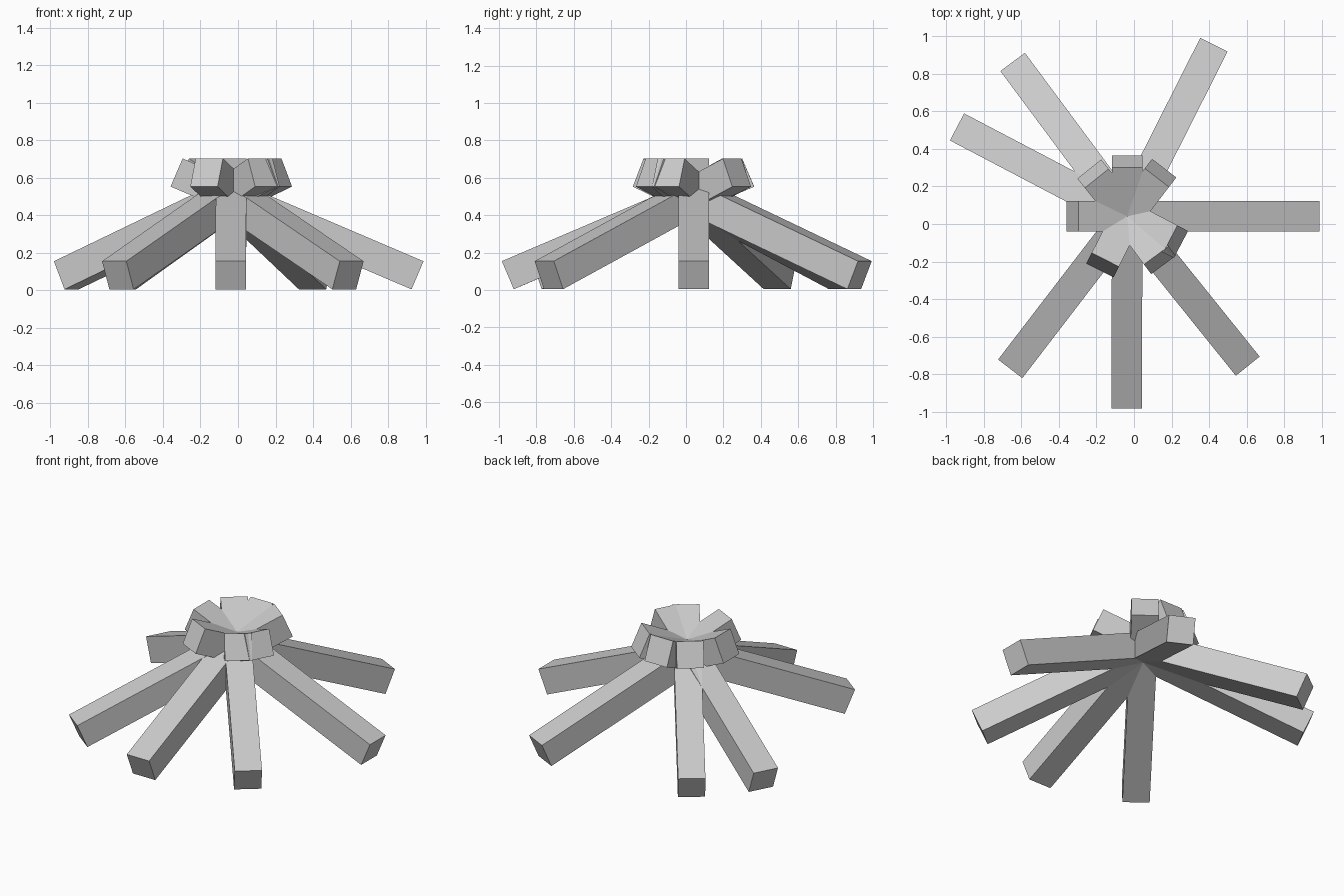
import bpy
from math import radians
from mathutils import Matrix

if "Cube" in bpy.data.objects:
    bpy.data.objects.remove(bpy.data.objects["Cube"])

HUB = (-0.036, 0.041, 0.0)      # vertical axis where all beams cross
LEAN = radians(23.1)
LENGTH, THICK = 1.397, 0.163
HEADINGS = [0, 63.2, 126.6, 152.3, 232.5, 269.8, 308.8]


def leaning_beam(name, heading):
    """Square beam passing over the hub, foot on the ground at the heading."""
    bpy.ops.mesh.primitive_cube_add(size=1)
    beam = bpy.context.object
    beam.name = name
    beam.data.transform(
        Matrix.Translation(HUB)
        @ Matrix.Rotation(radians(heading), 4, 'Z')
        @ Matrix.Translation((0.351, 0, 0.3535))
        @ Matrix.Rotation(LEAN, 4, 'Y')
        @ Matrix.Diagonal((LENGTH, THICK, THICK, 1)))
    return beam


# Seven identical beams, fanned around the crossing point
for i, heading in enumerate(HEADINGS):
    leaning_beam(f"leaning_beam_{i + 1}", heading)
